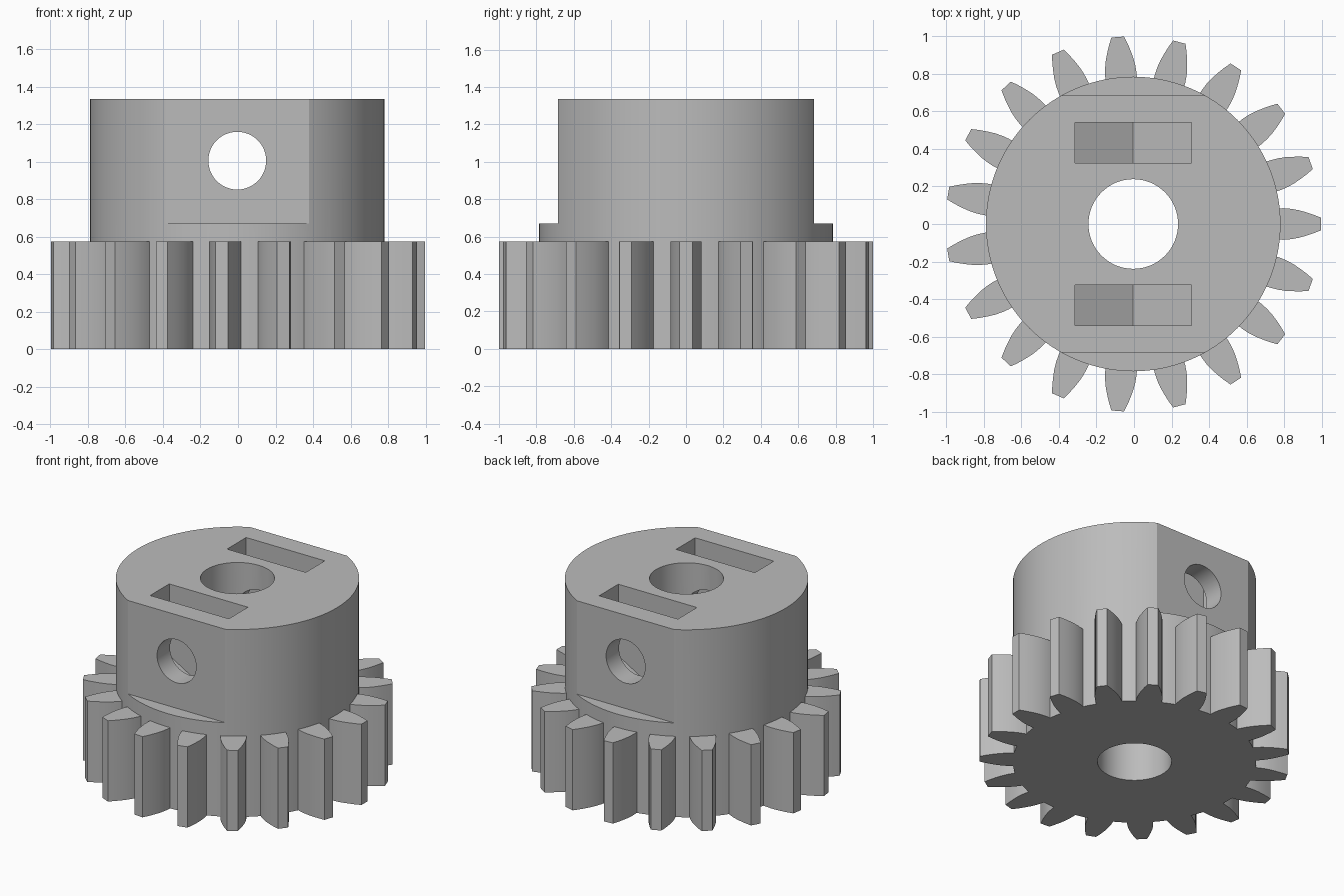
import bpy, bmesh, math
from mathutils import Matrix, Vector

cube = bpy.data.objects.get("Cube")
if cube:
    bpy.data.objects.remove(cube, do_unlink=True)

TEETH, HUB_R, TIP_R = 19, 0.785, 1.0
GEAR_H, HUB_H, HOLE_Z = 0.575, 1.335, 1.005
CX = -0.004

grey = bpy.data.materials.new("plain grey")
grey.use_nodes = True
colour = (0.5, 0.5, 0.5, 1)
grey.diffuse_color = colour
grey.node_tree.nodes["Principled BSDF"].inputs["Base Color"].default_value = colour


def finish(name, bm):
    bmesh.ops.recalc_face_normals(bm, faces=bm.faces)
    mesh = bpy.data.meshes.new(name)
    bm.to_mesh(mesh)
    bm.free()
    obj = bpy.data.objects.new(name, mesh)
    mesh.materials.append(grey)
    bpy.context.collection.objects.link(obj)
    return obj


def prism(bm, outline, direction):
    """Extrude a closed outline of 3D points along a direction."""
    face = bm.faces.new([bm.verts.new(p) for p in outline])
    made = bmesh.ops.extrude_face_region(bm, geom=[face], use_keep_orig=True)
    verts = [v for v in made["geom"] if isinstance(v, bmesh.types.BMVert)]
    bmesh.ops.translate(bm, verts=verts, vec=direction)


def cylinder(name, radius, depth, centre, segments, along_y=False):
    bm = bmesh.new()
    turn = Matrix.Rotation(math.pi / 2, 4, "X") if along_y else Matrix()
    bmesh.ops.create_cone(bm, cap_ends=True, segments=segments, radius1=radius,
                          radius2=radius, depth=depth,
                          matrix=Matrix.Translation(centre) @ turn)
    return finish(name, bm)


def box(name, low, high):
    bm = bmesh.new()
    low, high = Vector(low), Vector(high)
    bmesh.ops.create_cube(bm, size=1, matrix=Matrix.Translation((low + high) / 2)
                          @ Matrix.Diagonal((*(high - low), 1)))
    return finish(name, bm)


def combine(target, tool, operation):
    mod = target.modifiers.new(operation, "BOOLEAN")
    mod.operation, mod.object, mod.solver = operation, tool, "EXACT"
    bpy.context.view_layer.objects.active = target
    bpy.ops.object.modifier_apply(modifier=mod.name)
    bpy.data.objects.remove(tool, do_unlink=True)


# Hub
hub = cylinder("gear_with_hub", HUB_R, HUB_H, (CX, 0, HUB_H / 2), 128)

# Ring of teeth with curved flanks
flank = [(0.70, 0.083), (0.80, 0.084), (0.84, 0.081), (0.88, 0.074),
         (0.92, 0.063), (0.96, 0.050), (TIP_R, 0.034)]
side = flank + [(r, -w) for r, w in reversed(flank)]
bm = bmesh.new()
for i in range(TEETH):
    turn = Matrix.Translation((CX, 0, 0)) @ Matrix.Rotation(math.tau * i / TEETH, 4, "Z")
    prism(bm, [turn @ Vector((r, w, 0)) for r, w in side], (0, 0, GEAR_H))
combine(hub, finish("teeth", bm), "UNION")

# Flats and nut slots, front and back
for s in (-1, 1):
    ys = sorted((s * 0.685, s * 0.9))
    combine(hub, box("flat_cutter", (CX - 0.7, ys[0], 0.67), (CX + 0.7, ys[1], 1.6)),
            "DIFFERENCE")
    bm = bmesh.new()
    half, y = 0.31, s * 0.4325 - 0.1075
    drop = half / math.sqrt(3)
    pocket = [(-half, 1.6), (-half, HOLE_Z - drop), (0, HOLE_Z - 2 * drop),
              (half, HOLE_Z - drop), (half, 1.6)]
    prism(bm, [(CX + x, y, z) for x, z in pocket], (0, 0.215, 0))
    combine(hub, finish("slot_cutter", bm), "DIFFERENCE")

# Shaft bore and cross hole for the grub screws
combine(hub, cylinder("bore_cutter", 0.239, 3, (CX, 0, 0.6), 64), "DIFFERENCE")
combine(hub, cylinder("screw_cutter", 0.154, 3, (CX, 0, HOLE_Z), 48, True), "DIFFERENCE")

bpy.ops.object.select_all(action="DESELECT")
hub.select_set(True)
bpy.context.view_layer.objects.active = hub
bpy.ops.object.shade_smooth_by_angle(angle=math.radians(25))
